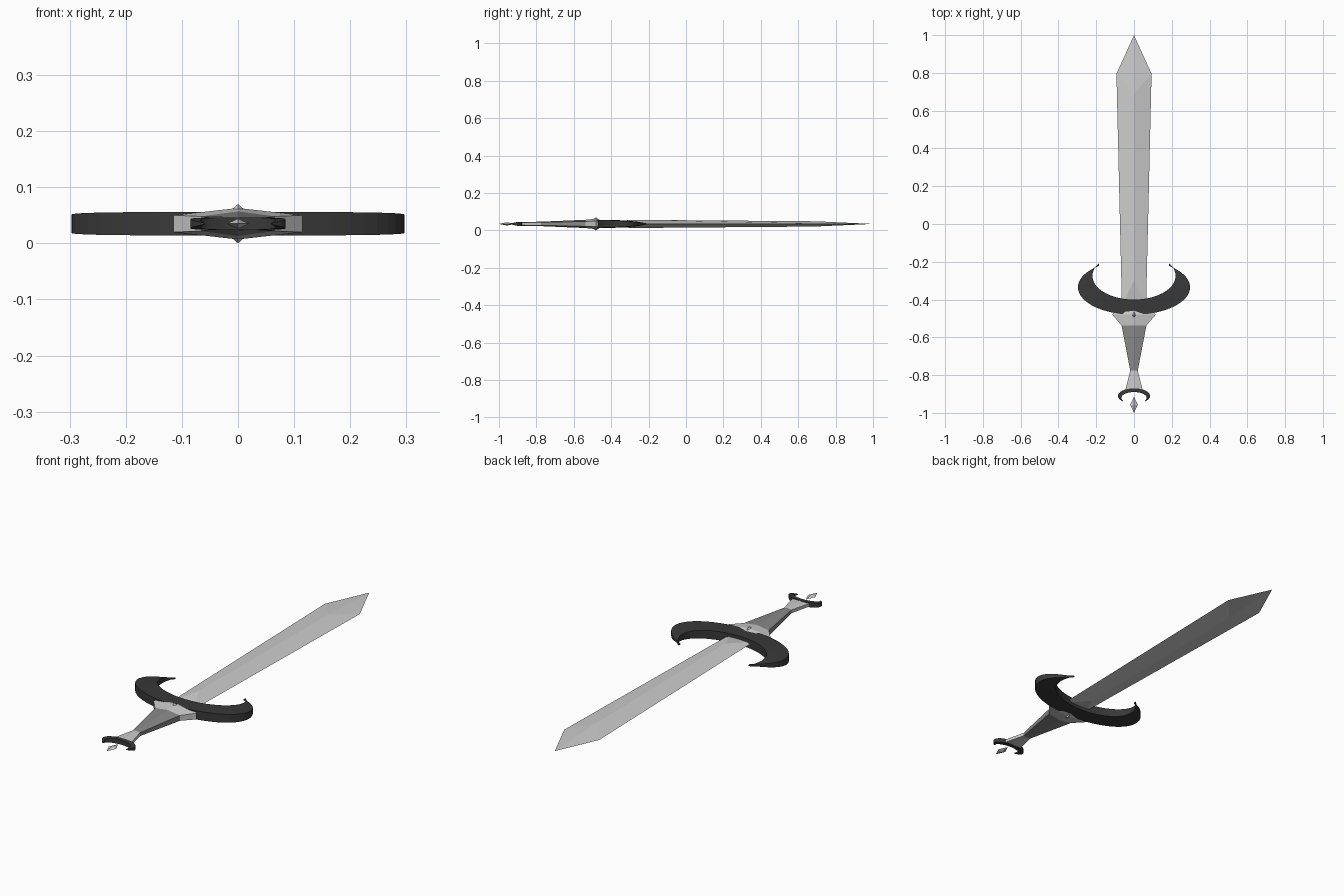
import bpy
from math import sin, cos, radians

if "Cube" in bpy.data.objects:
    bpy.data.objects.remove(bpy.data.objects["Cube"])

Z = 0.035  # mid-plane height of the sword


def material(name, v):
    m = bpy.data.materials.new(name)
    m.diffuse_color = (v, v, v, 1)
    m.use_nodes = True
    m.node_tree.nodes["Principled BSDF"].inputs["Base Color"].default_value = m.diffuse_color
    return m


dark = material("dark_metal", 0.04)
mid = material("grip_grey", 0.25)


def make(name, verts, faces, mat=None):
    me = bpy.data.meshes.new(name)
    me.from_pydata(verts, [], faces)
    ob = bpy.data.objects.new(name, me)
    bpy.context.collection.objects.link(ob)
    if mat:
        me.materials.append(mat)
    return ob


def loft(name, rings, mat=None):
    """Skin a list of equal-sized rings and cap both ends."""
    n = len(rings[0])
    verts = [p for r in rings for p in r]
    faces = [(i * n + k, i * n + (k + 1) % n, (i + 1) * n + (k + 1) % n, (i + 1) * n + k)
             for i in range(len(rings) - 1) for k in range(n)]
    last = (len(rings) - 1) * n
    faces += [tuple(reversed(range(n))), tuple(range(last, last + n))]
    return make(name, verts, faces, mat)


def hex_ring(y, w, e, h):
    """Ridged section: half width w, edge half height e, ridge half height h."""
    return [(w, y, Z - e), (w, y, Z + e), (0, y, Z + h),
            (-w, y, Z + e), (-w, y, Z - e), (0, y, Z - h)]


def gem(name, y, rx, ry, rz):
    v = [(rx, y, Z), (0, y + ry, Z), (-rx, y, Z), (0, y - ry, Z), (0, y, Z + rz), (0, y, Z - rz)]
    f = [(k, (k + 1) % 4, 4) for k in range(4)] + [((k + 1) % 4, k, 5) for k in range(4)]
    return make(name, v, f)


def crescent(name, outer, inner, h, flip=1, n=40):
    """Moon between two elliptical arcs (centre y, rx, ry, end angle), thinning to the horns."""
    def arc(a, s):
        t = radians(-90 + s * (a[3] + 90))
        return a[1] * cos(t), a[0] + flip * a[2] * sin(t)

    rings = []
    for i in range(n + 1):
        s = 2 * i / n - 1
        side = 1 if s >= 0 else -1
        (ox, oy), (ix, iy) = arc(outer, abs(s)), arc(inner, abs(s))
        t = h * (1 - 0.9 * abs(s) ** 3)
        ring = [(side * ox, oy, Z - t), (side * ox, oy, Z + t),
                (side * ix, iy, Z + t), (side * ix, iy, Z - t)]
        rings.append(ring if flip < 0 else ring[::-1])
    return loft(name, rings, dark)


# Blade: flattened diamond with a bevelled point and root
bv = [(0, 1.0, Z), (0, -0.43, Z)]
for s in (1, -1):
    bv += [(s * 0.093, 0.795, Z), (s * 0.064, -0.43, Z)]
bv += [(0, 0.69, Z + 0.014), (0, -0.30, Z + 0.022), (0, 0.69, Z - 0.014), (0, -0.30, Z - 0.022)]
bf = []
for a, b, up in ((6, 7, True), (8, 9, False)):
    tops = [(0, a, 2), (2, a, b, 3), (3, b, 1), (0, 4, a), (4, 5, b, a), (5, 1, b)]
    bf += tops if up else [f[::-1] for f in tops]
make("blade", bv, bf)

# Crossguard and pommel crescents
crescent("crossguard", (-0.335, 0.297, 0.145, 51.5), (-0.275, 0.22, 0.125, 32), 0.021)
crescent("pommel_crescent", (-0.91, 0.085, 0.04, 46), (-0.92, 0.067, 0.03, 28), 0.011, flip=-1)

# Collar flaring out beneath the guard
loft("collar", [hex_ring(-0.537, 0.066, 0.013, 0.022),
                hex_ring(-0.48, 0.115, 0.015, 0.028),
                hex_ring(-0.45, 0.095, 0.014, 0.018)])

# Grip tapering to a waist, then flaring into the pommel
loft("grip", [hex_ring(-0.775, 0.02, 0.008, 0.012),
              hex_ring(-0.537, 0.066, 0.013, 0.022)], mid)
loft("grip_end", [hex_ring(-0.88, 0.046, 0.007, 0.010),
                  hex_ring(-0.775, 0.02, 0.008, 0.012)])

# Gems
gem("guard_gem", -0.482, 0.04, 0.053, 0.035)
gem("pommel_gem", -0.957, 0.02, 0.043, 0.009)
